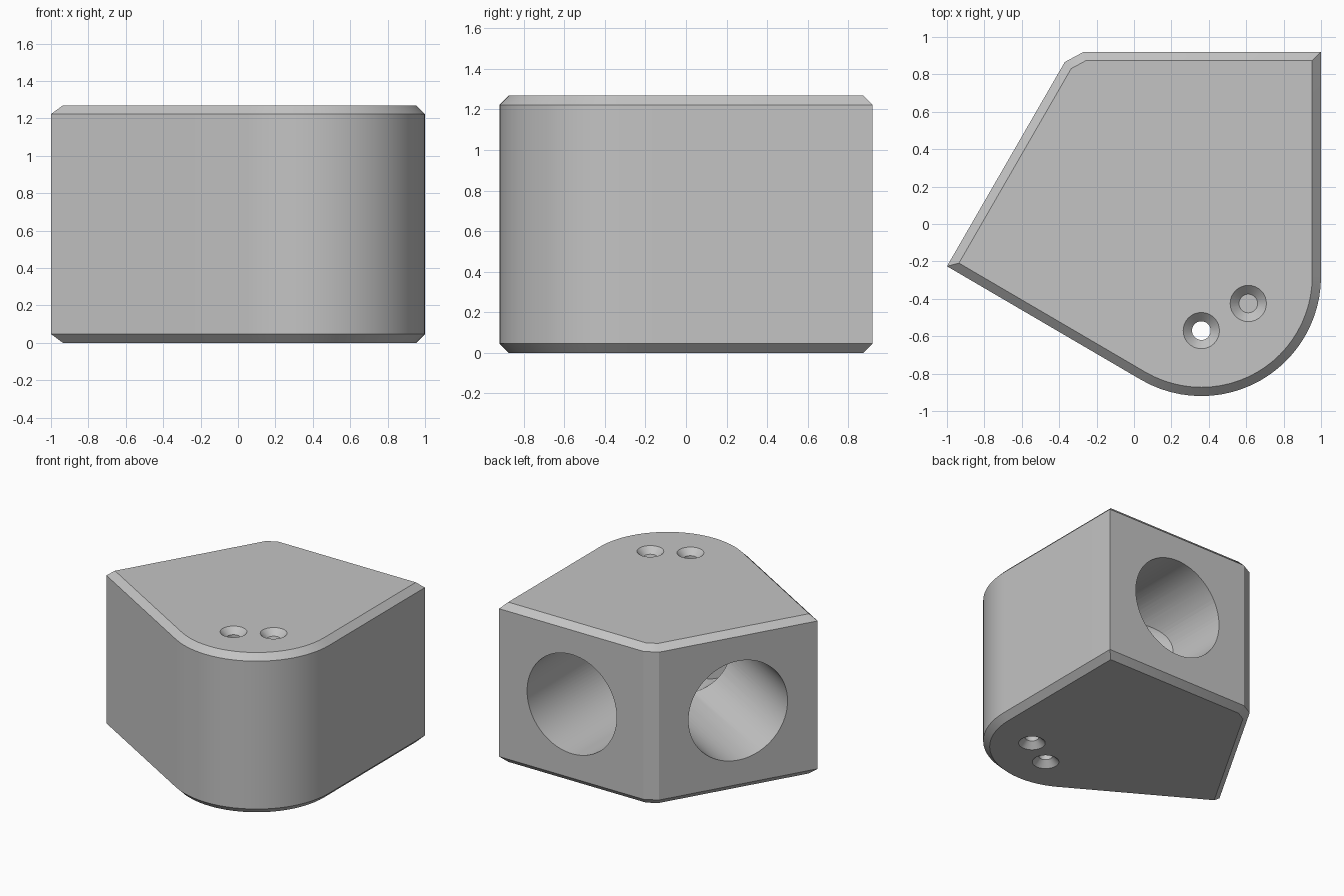
import bpy, bmesh, math
from mathutils import Vector, Matrix

cube = bpy.data.objects.get("Cube")
if cube:
    bpy.data.objects.remove(cube, do_unlink=True)

HEIGHT, CHAMFER = 1.27, 0.047
CENTRE, ROUND = Vector((0.36, -0.28, HEIGHT / 2)), 0.64
BORE, SCREW, SINK = 0.394, 0.05, 0.097
FACE_DISTANCE = 1.2
# Outward directions of the two sockets
SOCKETS = [Vector((0, 1, 0)), Vector((-math.sin(math.pi / 3), 0.5, 0))]

grey = bpy.data.materials.new("plain_grey")
grey.use_nodes = True
grey.diffuse_color = (0.55, 0.55, 0.55, 1)
grey.node_tree.nodes["Principled BSDF"].inputs["Base Color"].default_value = (0.55, 0.55, 0.55, 1)


def make_object(name, bm):
    bmesh.ops.recalc_face_normals(bm, faces=bm.faces)
    mesh = bpy.data.meshes.new(name)
    bm.to_mesh(mesh)
    bm.free()
    mesh.materials.append(grey)
    obj = bpy.data.objects.new(name, mesh)
    bpy.context.collection.objects.link(obj)
    return obj


def tapered_cutter(name, start, end, r1, r2, sides):
    bm = bmesh.new()
    axis = end - start
    turn = Vector((0, 0, 1)).rotation_difference(axis).to_matrix().to_4x4()
    bmesh.ops.create_cone(bm, cap_ends=True, segments=sides, radius1=r1, radius2=r2,
                          depth=axis.length,
                          matrix=Matrix.Translation((start + end) / 2) @ turn)
    obj = make_object(name, bm)
    obj.hide_render = True
    return obj


# Block: rounded front corner, clipped back corner, chamfered rims
outline = [(1, 0.92), (-0.27, 0.92), (-0.37, 0.866), (-1, -0.226)]
STEPS = 24
for i in range(STEPS + 1):
    a = math.radians(240 + 120 * i / STEPS)
    outline.append((CENTRE.x + ROUND * math.cos(a), CENTRE.y + ROUND * math.sin(a)))
bm = bmesh.new()
base = bm.faces.new([bm.verts.new((x, y, 0)) for x, y in outline])
top = bmesh.ops.extrude_face_region(bm, geom=[base])["geom"]
bmesh.ops.translate(bm, vec=(0, 0, HEIGHT), verts=[v for v in top if isinstance(v, bmesh.types.BMVert)])
bmesh.ops.recalc_face_normals(bm, faces=bm.faces)
rims = [e for e in bm.edges if abs(e.verts[0].co.z - e.verts[1].co.z) < 0.001]
bmesh.ops.bevel(bm, geom=rims, offset=CHAMFER, offset_type='OFFSET', segments=1,
                profile=0.5, affect='EDGES', clamp_overlap=False)
block = make_object("corner_block", bm)

# Blind sockets meeting inside, each with a countersunk screw hole near its end
cutters = []
for d in SOCKETS:
    cutters.append(tapered_cutter("socket_cutter", CENTRE - d * BORE,
                                  CENTRE + d * (FACE_DISTANCE + 0.2), BORE, BORE, 96))
    hole = CENTRE - d * 0.29
    up = Vector((0, 0, HEIGHT / 2))
    cutters.append(tapered_cutter("screw_cutter", hole - up * 1.2, hole + up * 1.2, SCREW, SCREW, 32))
    for side in (1, -1):
        rim = hole + up * side
        step = Vector((0, 0, side * (SINK - SCREW)))
        cutters.append(tapered_cutter("countersink_cutter", rim - step, rim + step,
                                      SCREW, 2 * SINK - SCREW, 32))

bpy.ops.object.select_all(action='DESELECT')
block.select_set(True)
bpy.context.view_layer.objects.active = block
for cutter in cutters:
    mod = block.modifiers.new("cut", 'BOOLEAN')
    mod.operation = 'DIFFERENCE'
    mod.solver = 'EXACT'
    mod.object = cutter
    bpy.ops.object.modifier_apply(modifier=mod.name)
    bpy.data.objects.remove(cutter, do_unlink=True)

bpy.ops.object.shade_smooth_by_angle(angle=math.radians(25))
